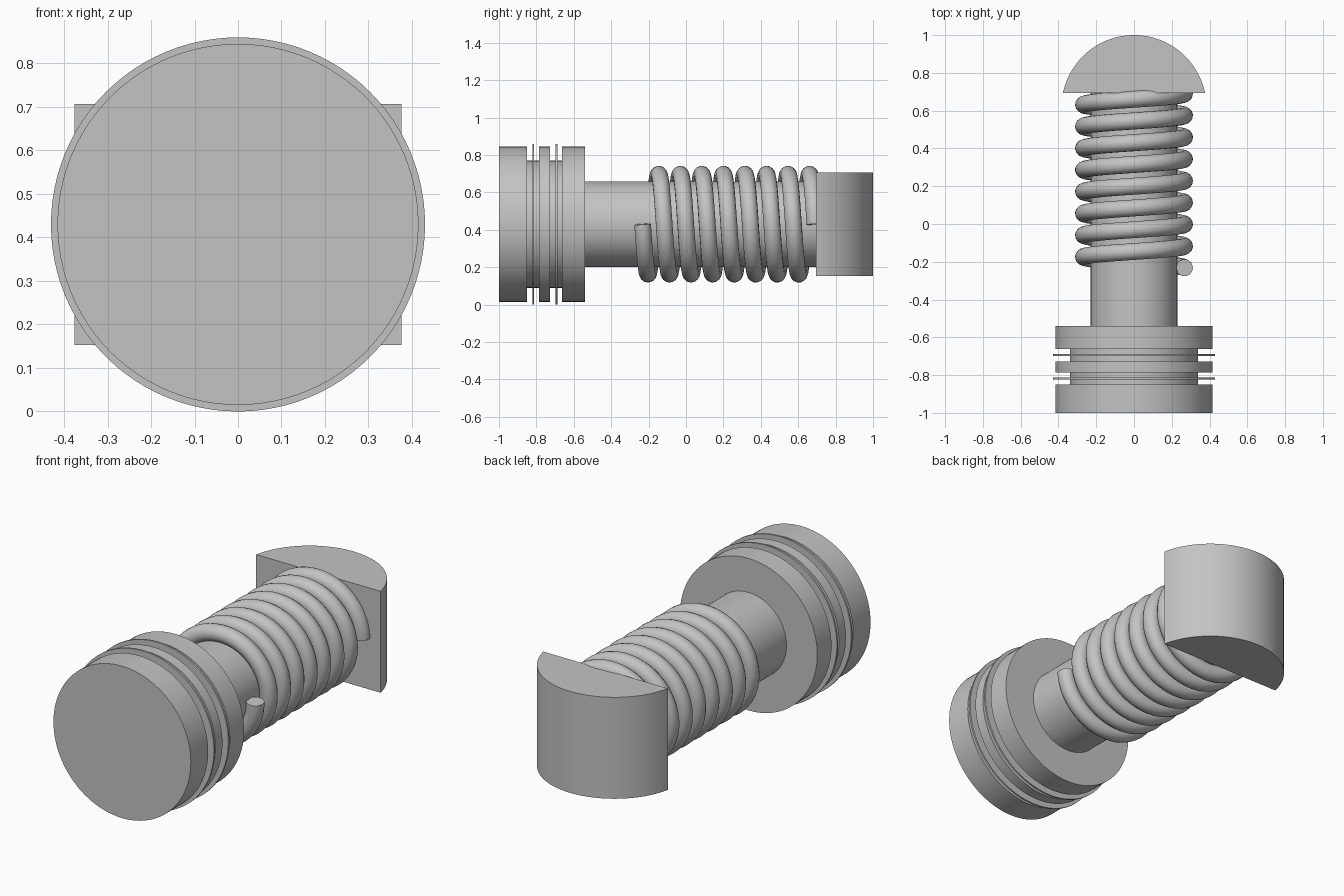
import bpy, math
from mathutils import Matrix, Vector

cube = bpy.data.objects.get("Cube")
if cube:
    bpy.data.objects.remove(cube, do_unlink=True)

AXIS_Z = 0.43
SIDES = 96

grey = bpy.data.materials.new("plain_grey")
grey.use_nodes = True
color = (0.55, 0.55, 0.55, 1)
grey.diffuse_color = color
grey.node_tree.nodes["Principled BSDF"].inputs["Base Color"].default_value = color


def finish(obj):
    """Give the part its material and smooth its round sides."""
    obj.data.materials.clear()
    obj.data.materials.append(grey)
    bpy.ops.object.select_all(action="DESELECT")
    obj.select_set(True)
    bpy.context.view_layer.objects.active = obj
    bpy.ops.object.shade_smooth_by_angle(angle=math.radians(35))


def add_mesh(name, verts, faces):
    mesh = bpy.data.meshes.new(name)
    mesh.from_pydata(verts, [], faces)
    obj = bpy.data.objects.new(name, mesh)
    bpy.context.collection.objects.link(obj)
    finish(obj)
    return obj


def lathe(name, profile):
    """Turn (y, radius) steps around the long axis and cap both ends."""
    verts, faces = [], []
    for y, r in profile:
        for i in range(SIDES):
            a = math.tau * i / SIDES
            verts.append((r * math.cos(a), y, AXIS_Z + r * math.sin(a)))
    for k in range(len(profile) - 1):
        for i in range(SIDES):
            j = (i + 1) % SIDES
            a, b = k * SIDES, (k + 1) * SIDES
            faces.append((a + i, b + i, b + j, a + j))
    faces.append(tuple(range(SIDES)))
    last = (len(profile) - 1) * SIDES
    faces.append(tuple(last + i for i in reversed(range(SIDES))))
    return add_mesh(name, verts, faces)


# Piston head with two grooves
R, G = 0.415, 0.34
lathe("piston_head", [(-1, R), (-0.85, R), (-0.85, G), (-0.787, G), (-0.787, R),
                      (-0.727, R), (-0.727, G), (-0.663, G), (-0.663, R), (-0.54, R)])

# Thin sealing rings
for name, y in (("front_ring", -0.817), ("rear_ring", -0.693)):
    lathe(name, [(y - 0.005, 0.43), (y + 0.005, 0.43)])

# Shaft
lathe("shaft", [(-0.54, 0.229), (0.694, 0.229)])

# Coil spring
TURNS, STEPS, PITCH, COIL_R = 8, 64, 0.1152, 0.267
curve = bpy.data.curves.new("coil_spring", "CURVE")
curve.dimensions = "3D"
curve.bevel_depth = 0.045
curve.bevel_resolution = 6
curve.use_fill_caps = True
spline = curve.splines.new("POLY")
spline.points.add(TURNS * STEPS)
for i, point in enumerate(spline.points):
    t = i / STEPS
    a = -math.tau * t
    point.co = (COIL_R * math.cos(a), -0.232 + PITCH * t,
                AXIS_Z + COIL_R * math.sin(a), 1)
spring = bpy.data.objects.new("coil_spring", curve)
bpy.context.collection.objects.link(spring)
bpy.ops.object.select_all(action="DESELECT")
spring.select_set(True)
bpy.context.view_layer.objects.active = spring
bpy.ops.object.convert(target="MESH")
finish(bpy.context.view_layer.objects.active)

# Rounded end block: a circle segment raised vertically
FLAT_Y, HALF_W, HALF_H = 0.694, 0.376, 0.277
depth = 1 - FLAT_Y
radius = (HALF_W ** 2 + depth ** 2) / (2 * depth)
centre = 1 - radius
start = math.atan2(FLAT_Y - centre, HALF_W)
n = 64
arc = []
for i in range(n + 1):
    a = start + (math.pi - 2 * start) * i / n
    arc.append((radius * math.cos(a), centre + radius * math.sin(a)))
verts = [(x, y, AXIS_Z + s * HALF_H) for s in (-1, 1) for x, y in arc]
m = n + 1
faces = [(i, (i + 1) % m, m + (i + 1) % m, m + i) for i in range(m)]
faces += [tuple(reversed(range(m))), tuple(range(m, 2 * m))]
add_mesh("end_block", verts, faces)
